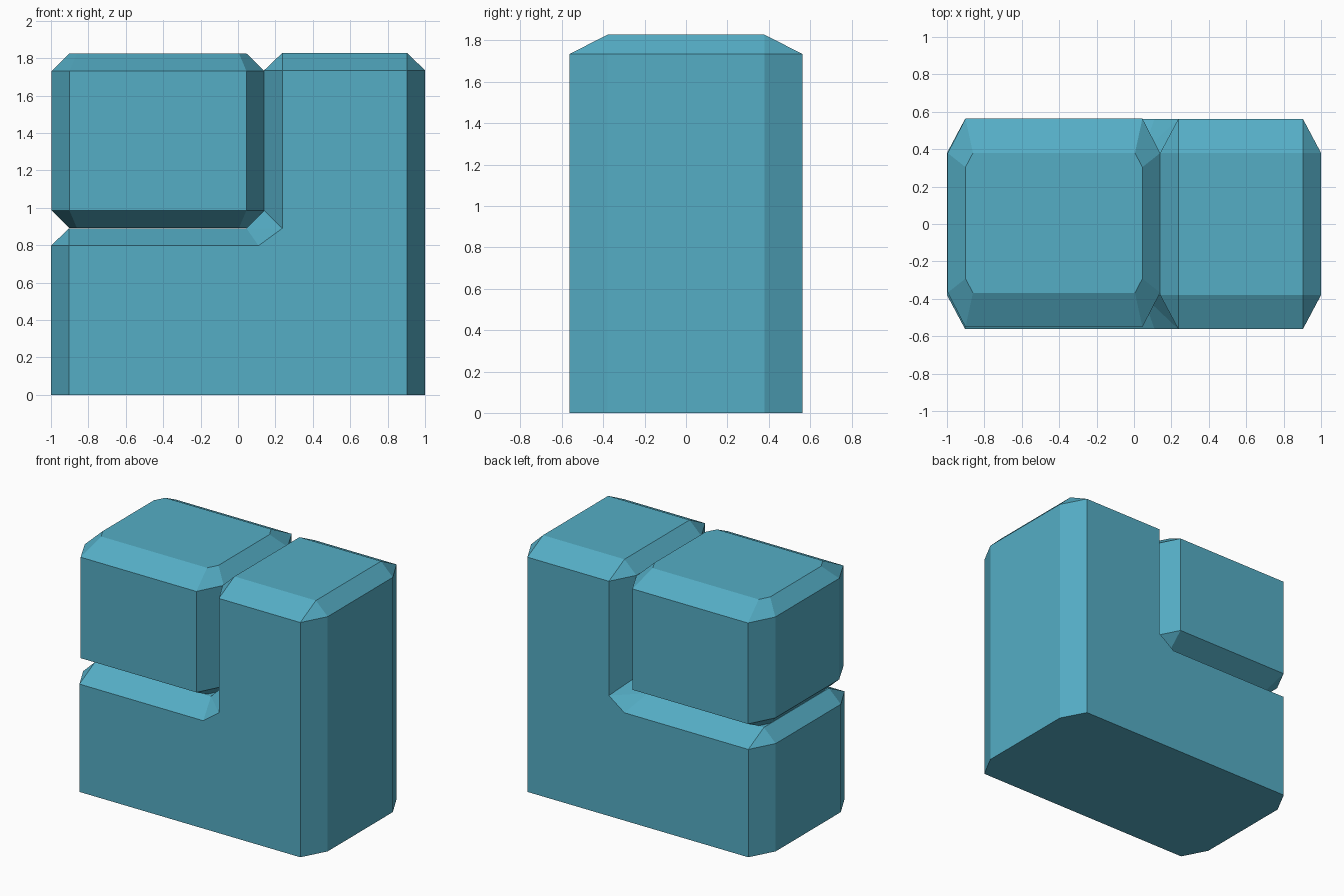
import bpy, bmesh

if "Cube" in bpy.data.objects:
    bpy.data.objects.remove(bpy.data.objects["Cube"])

mat = bpy.data.materials.new("teal")
mat.diffuse_color = (0.09, 0.42, 0.56, 1)
mat.use_nodes = True
mat.node_tree.nodes["Principled BSDF"].inputs["Base Color"].default_value = mat.diffuse_color


def finish(bm, name):
    bmesh.ops.recalc_face_normals(bm, faces=bm.faces)
    mesh = bpy.data.meshes.new(name)
    bm.to_mesh(mesh)
    bm.free()
    mesh.materials.append(mat)
    obj = bpy.data.objects.new(name, mesh)
    bpy.context.collection.objects.link(obj)
    return obj


# L-shaped base: wide middle profile lofted to inset front and back profiles
middle = [(-1, 0), (1, 0), (1, 1.735), (.903, 1.828), (.237, 1.828),
          (.14, 1.735), (.14, .985), (.045, .89), (-.903, .89), (-1, .797)]
face = [(-.903, 0), (.903, 0), (.903, 1.735), (.903, 1.735), (.237, 1.735),
        (.237, 1.735), (.237, .89), (.11, .797), (-.903, .797), (-.903, .797)]

bm = bmesh.new()
rings = [[bm.verts.new((x, y, z)) for x, z in profile]
         for y, profile in ((-.562, face), (-.38, middle), (.38, middle), (.562, face))]
for a, b in zip(rings, rings[1:]):
    for i in range(len(a)):
        j = (i + 1) % len(a)
        bm.faces.new((a[i], a[j], b[j], b[i]))
bm.faces.new(rings[0])
bm.faces.new(rings[-1])
bmesh.ops.remove_doubles(bm, verts=bm.verts, dist=0.0005)
bmesh.ops.triangulate(bm, faces=[f for f in bm.faces if len(f.verts) > 3])
bmesh.ops.dissolve_limit(bm, angle_limit=0.01, verts=bm.verts, edges=bm.edges)
finish(bm, "corner_base")

# Chamfered block resting in the corner, mirrored into all eight corners
bm = bmesh.new()
corner = [(.473, .557, .373), (.568, .373, .373),
          (.473, .298, .467), (.433, .374, .467),
          (.473, .373, .46)]
cx, cy, cz = -.428, .006, 1.358
for sx in (-1, 1):
    for sy in (-1, 1):
        for sz in (-1, 1):
            for x, y, z in corner[:4]:
                bm.verts.new((cx + sx * x, cy + sy * y, cz + sz * z))
hull = bmesh.ops.convex_hull(bm, input=bm.verts)
bmesh.ops.dissolve_limit(bm, angle_limit=0.02, verts=bm.verts, edges=bm.edges)
finish(bm, "upper_block")
